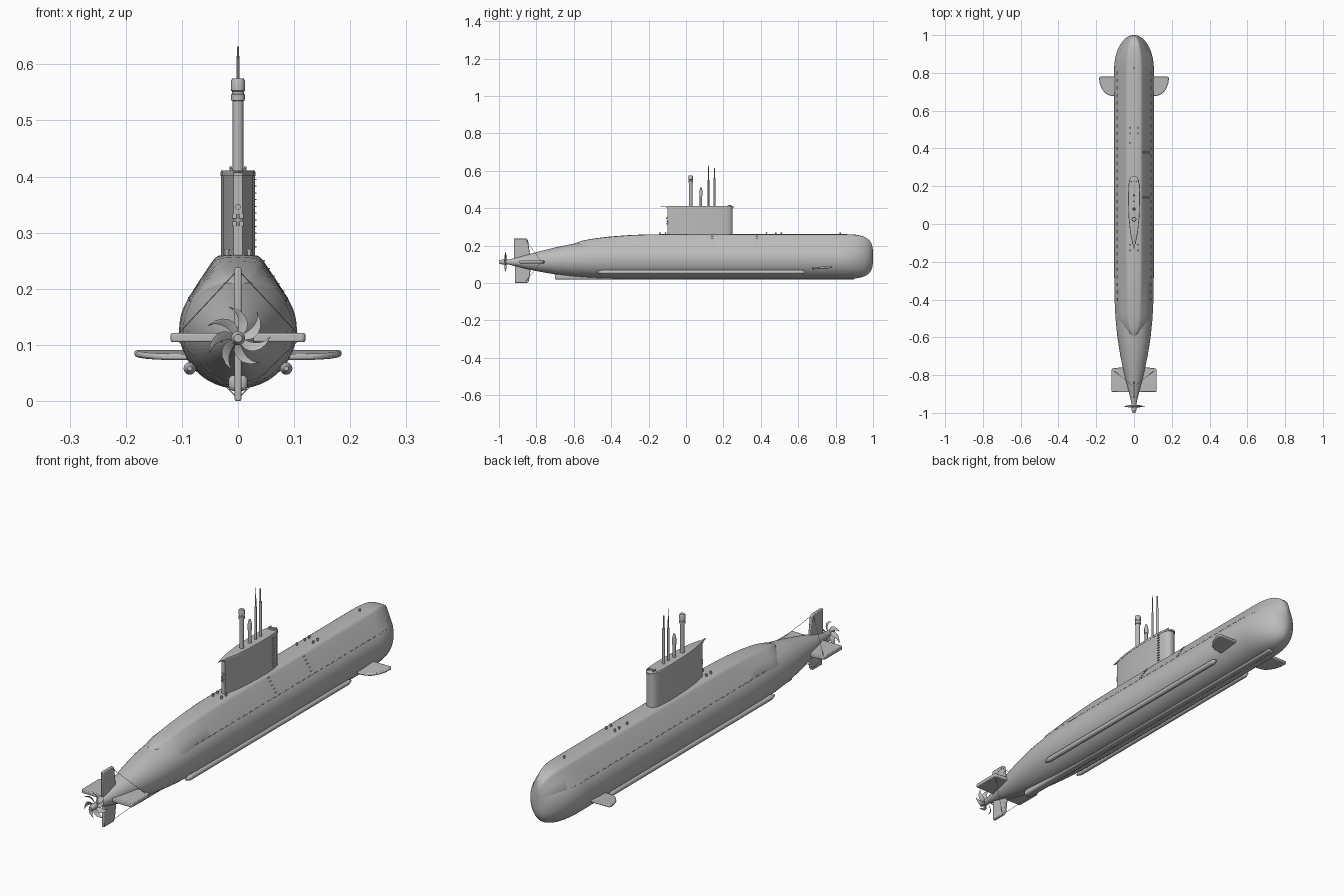
import bpy, bmesh, math
from mathutils import Vector, Matrix

cube = bpy.data.objects.get("Cube")
if cube:
    bpy.data.objects.remove(cube, do_unlink=True)


def material(name, v):
    m = bpy.data.materials.new(name)
    m.use_nodes = True
    m.diffuse_color = (v, v, v, 1)
    m.node_tree.nodes["Principled BSDF"].inputs["Base Color"].default_value = (v, v, v, 1)
    return m


GREY = material("hull_grey", 0.5)


def finish(name, bm, bevel=0, angle=35):
    bmesh.ops.recalc_face_normals(bm, faces=bm.faces)
    me = bpy.data.meshes.new(name)
    bm.to_mesh(me)
    bm.free()
    ob = bpy.data.objects.new(name, me)
    bpy.context.collection.objects.link(ob)
    me.materials.append(GREY)
    if bevel:
        mod = ob.modifiers.new("bevel", "BEVEL")
        mod.width, mod.segments = bevel, 2
    bpy.ops.object.select_all(action="DESELECT")
    ob.select_set(True)
    bpy.context.view_layer.objects.active = ob
    bpy.ops.object.shade_smooth_by_angle(angle=math.radians(angle))
    return ob


def loft_into(bm, rings):
    rows = [[bm.verts.new(p) for p in r] for r in rings]
    n = len(rows[0])
    for a, b in zip(rows, rows[1:]):
        for i in range(n):
            j = (i + 1) % n
            bm.faces.new((a[i], a[j], b[j], b[i]))
    bm.faces.new(rows[0])
    bm.faces.new(rows[-1][::-1])


def loft(name, rings, **kw):
    bm = bmesh.new()
    loft_into(bm, rings)
    return finish(name, bm, **kw)


def rod_into(bm, a, b, r1, r2=None, seg=16):
    a, b = Vector(a), Vector(b)
    d = b - a
    m = Matrix.Translation((a + b) / 2) @ d.to_track_quat("Z", "Y").to_matrix().to_4x4()
    bmesh.ops.create_cone(bm, cap_ends=True, segments=seg, radius1=r1,
                          radius2=r1 if r2 is None else r2, depth=d.length, matrix=m)


def rods(name, items, bevel=0):
    bm = bmesh.new()
    for it in items:
        rod_into(bm, *it)
    return finish(name, bm, bevel)


def boxes(name, items, bevel=0):
    bm = bmesh.new()
    for c, s in items:
        bmesh.ops.create_cube(bm, size=1, matrix=Matrix.Translation(c) @ Matrix.Diagonal((*s, 1)))
    return finish(name, bm, bevel)


def interp(table, y, k=1):
    for a, b in zip(table, table[1:]):
        if y <= b[0]:
            t = max(0, (y - a[0]) / (b[0] - a[0]))
            return a[k] + (b[k] - a[k]) * t
    return table[-1][k]


# Hull stations: y, radius, axis height
STATIONS = [(-.955, .012, .112), (-.9, .025, .112), (-.84, .041, .113), (-.78, .055, .115),
            (-.7, .072, .118), (-.6, .088, .122), (-.5, .098, .125), (-.4, .103, .127), (-.25, .105, .127)]
BOW = .82
bow_ys = [BOW + .18 * math.sin(math.pi / 2 * i / 16) for i in range(16)] + [.9995, .99999]


def bow_shape(x, y, z):
    t = max(0, (y - BOW) / .18)
    fx, fz = (1 - t * t) ** .5, (1 - t ** 3.5) ** (1 / 3.5)
    return (x * fx, y, .14 + (z - .14) * fz)


def hull_ring(y, n=48):
    r, c = interp(STATIONS, y), interp(STATIONS, y, 2)
    return [bow_shape(r * math.cos(2 * math.pi * i / n), y, c + r * math.sin(2 * math.pi * i / n))
            for i in range(n)]


loft("pressure_hull", [hull_ring(y) for y in [s[0] for s in STATIONS] + [0, .4] + bow_ys], angle=60)

# Deck casing: tangent slopes rising to a flat deck, fading into the hull aft
SECTION = [(.08, .15), (.089, .183), (.068, .216), (.045, .25), (.041, .255), (.035, .259), (.018, .2605)]
FULL = SECTION + [(0, .261)] + [(-x, z) for x, z in reversed(SECTION)]
RISE = [(-.6, .0), (-.57, .2), (-.5, .38), (-.4, .62), (-.3, .85), (-.2, .97), (-.1, 1)]


def casing_ring(y):
    r, c, k = interp(STATIONS, y), interp(STATIONS, y, 2), interp(RISE, y)
    s = max(.05, 1 - max(0, (-.48 - y) / .12) ** 2) ** .5
    ring = []
    for x, z in FULL:
        d = Vector((x, z - .127)).normalized() * r * .99
        ring.append(bow_shape((d.x + (x - d.x) * k) * s, y, c + d.y + (z - c - d.y) * k))
    return ring


casing_ys = [-.6 + .02 * i for i in range(9)] + [-.4, -.35, -.3, -.25, -.2, -.1, 0, .4]
loft("deck_casing", [casing_ring(y) for y in casing_ys + bow_ys], angle=40)

# Row of drain slots along the casing seam
boxes("drain_slots", [((s * .0885, -.4 + .04 * i, .184), (.002, .016, .003))
                      for i in range(31) for s in (-1, 1)])

# Keel and the two long side tubes
boxes("keel", [((0, .1, .032), (.034, 1.6, .028))], bevel=.008)
bm = bmesh.new()
for s in (-1, 1):
    x, z = s * .086, .058
    rod_into(bm, (x, -.45, z), (x, .62, z), .011)
    rod_into(bm, (x, -.475, z), (x, -.45, z), .004, .011)
    rod_into(bm, (x, .62, z), (x, .64, z), .011, .004)
finish("side_tubes", bm)


def plate(name, pts, thick, place, bevel=.003):
    return loft(name, [[place(u, v, w) for u, v in pts] for w in (-thick / 2, thick / 2)], bevel=bevel)


# Bow planes, stern planes and rudders
BOW_PLANE = [(.05, .78), (.18, .78), (.185, .772), (.182, .745), (.17, .715), (.15, .69), (.13, .68), (.05, .67)]
STERN_PLANE = [(0, -.89), (.116, -.89), (.12, -.885), (.12, -.775), (.115, -.765), (0, -.75)]
for side, s in (("left", 1), ("right", -1)):
    plate(side + "_bow_plane", BOW_PLANE, .011,
          lambda u, v, w: (s * u, v, .082 + w + (v - .73) * .07), .004)
    plate(side + "_stern_plane", STERN_PLANE, .016, lambda u, v, w: (s * u, v, .113 + w), .005)
plate("upper_rudder", [(-.92, .12), (-.92, .238), (-.853, .238), (-.845, .23), (-.83, .12)], .012,
      lambda u, v, w: (w, u, v))
plate("lower_rudder", [(-.915, .11), (-.915, .0), (-.85, .0), (-.84, .01), (-.825, .11)], .012,
      lambda u, v, w: (w, u, v))
rods("stay_wires", [((0, -.86, z), (s * .113, -.772, .113), .0009, None, 6)
                    for z in (.234, .005) for s in (-1, 1)])

# Propeller: hub with seven swept, twisted blades
rods("propeller_hub", [((0, -.985, .112), (0, -.94, .112), .0125, None, 24),
                       ((0, -1, .112), (0, -.985, .112), .007, .0125, 24)])
bm = bmesh.new()
for b in range(7):
    rings = []
    for i in range(8):
        t = i / 7
        rad, mid = .008 + .05 * t, 2 * math.pi * b / 7 + .2 + .75 * t * t
        half = (.0045 + .0045 * math.sin(math.pi * min(1, t * .95))) * (1 - t ** 5 * .85)
        ring = []
        for e, o in ((-1, 0), (0, .001), (1, 0), (0, -.001)):
            a = mid + e * half / rad
            ring.append((rad * math.cos(a), -.965 + e * half * (.9 - .6 * t) + o, .112 + rad * math.sin(a)))
        rings.append(ring)
    loft_into(bm, rings)
finish("propeller_blades", bm, angle=50)

# Sail with a thin overhanging cap
SIDE = [(.008, .249), (.016, .244), (.024, .23), (.028, .205), (.03, .16), (.03, .11),
        (.027, .03), (.02, -.04), (.008, -.1)]
OUTLINE = SIDE + [(-x, y) for x, y in reversed(SIDE)]


def sail_ring(z, k=1.0):
    return [(x * k, .08 + (y - .08) * k, z) for x, y in OUTLINE]


loft("sail", [sail_ring(z) for z in (.24, .402)], angle=40)
loft("sail_cap", [sail_ring(.401, 1.03), sail_ring(.408, 1.03), sail_ring(.411, .99)], angle=30)
plate("sail_tail_plate", [(-.009, -.09), (0, -.135), (.009, -.09)], .003, lambda u, v, w: (u, v, .408 + w), 0)
boxes("bridge_coaming", [((s * .013, .235, .412), (.005, .016, .012)) for s in (-1, 1)]
      + [((0, .228, .41), (.03, .01, .008))], bevel=.001)
boxes("sail_lamps", [((s * .006, -.1, z), (.008, .006, .009)) for s in (-1, 1) for z in (.316, .329)], bevel=.001)
rods("stern_light", [((0, -.106, .346), (0, -.095, .346), .005)])

# Hand rungs on the left side of the sail and hull
rungs = [((.03, .195, .275 + .012 * i), (.006, .012, .002)) for i in range(11)]
rungs += [((.046 + .0085 * i, y, .25 - .0135 * i), (.005, .012, .002)) for y in (.14, .38) for i in range(5)]
boxes("hand_rungs", rungs)

# Masts: y, then radius steps by height
MASTS = {
    "search_periscope": (.025, [(.4, .0095), (.535, .0095), (.536, .0125), (.546, .0125), (.547, .011),
                                (.552, .011), (.553, .0125), (.57, .0125), (.575, .01)]),
    "snorkel_mast": (.08, [(.4, .0065), (.465, .0065), (.466, .0085), (.49, .0085), (.51, .004)]),
    "whip_antenna": (.12, [(.4, .0045), (.55, .0045), (.551, .0025), (.632, .0015)]),
    "radar_mast": (.152, [(.4, .0055), (.56, .0055), (.561, .003), (.615, .003)]),
}
for name, (y, steps) in MASTS.items():
    loft(name, [[(r * math.cos(math.pi * i / 8), y + r * math.sin(math.pi * i / 8), z) for i in range(16)]
                for z, r in steps])

# Mooring bollards on deck
spots = [(s * .02, y) for y in (-.14, -.11, .48, .51) for s in (-1, 1)] + [(-.022, .43), (0, .825)]
bm = bmesh.new()
for x, y in spots:
    rod_into(bm, (x, y, .255), (x, y, .268), .0035, None, 12)
    rod_into(bm, (x, y, .267), (x, y, .271), .005, None, 12)
finish("bollards", bm)
